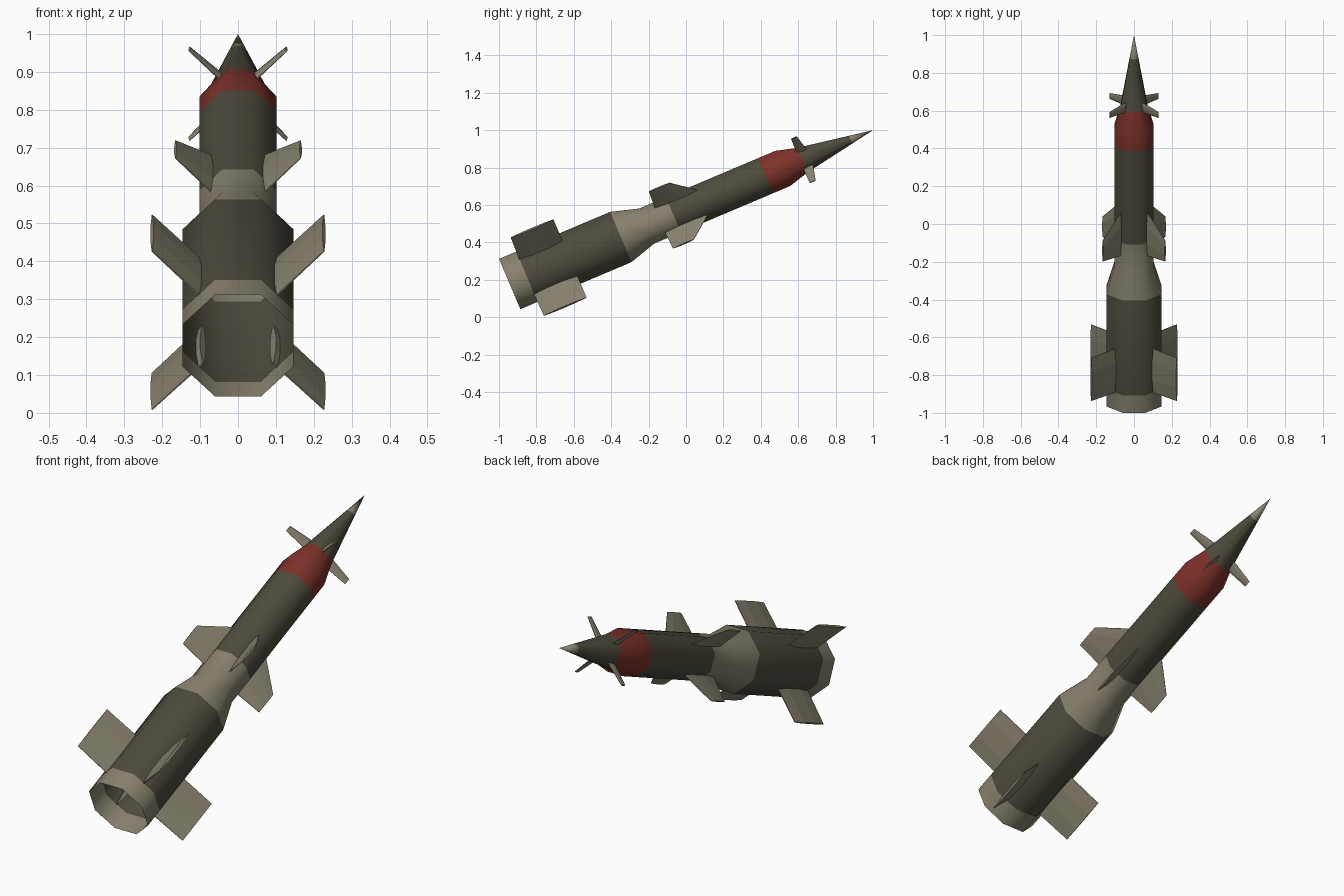
import bpy, bmesh, math
from mathutils import Matrix, Vector

if "Cube" in bpy.data.objects:
    bpy.data.objects.remove(bpy.data.objects["Cube"])

TILT = math.atan2(0.8225, 1.9425)
S, C = math.sin(TILT), math.cos(TILT)
# local z = missile axis measured from the tail, local y = missile "up"
FRAME = Matrix(((-1, 0, 0, 0),
                (0, -S, C, -0.9425),
                (0, C, S, 0.1775),
                (0, 0, 0, 1)))


def material(name, rgb):
    m = bpy.data.materials.new(name)
    m.diffuse_color = (*rgb, 1)
    m.use_nodes = True
    m.node_tree.nodes["Principled BSDF"].inputs["Base Color"].default_value = m.diffuse_color
    return m


DARK = material("dark olive", (0.078, 0.070, 0.047))
LIGHT = material("light khaki", (0.245, 0.222, 0.155))
RED = material("dull red", (0.21, 0.032, 0.023))


def make_object(name, bm, mats, smooth_angle=None):
    bm.transform(FRAME)
    me = bpy.data.meshes.new(name)
    bm.to_mesh(me)
    bm.free()
    for m in mats:
        me.materials.append(m)
    ob = bpy.data.objects.new(name, me)
    bpy.context.collection.objects.link(ob)
    if smooth_angle:
        bpy.ops.object.select_all(action='DESELECT')
        ob.select_set(True)
        bpy.context.view_layer.objects.active = ob
        bpy.ops.object.shade_smooth_by_angle(angle=math.radians(smooth_angle))
    return ob


# Eight-sided hollow hull: (distance from tail, apothem, colour of next section)
PROFILE = [(0.0, 0.146, 1), (0.10, 0.146, 0), (0.645, 0.146, 1),
           (0.795, 0.102, 1), (0.95, 0.102, 0), (1.485, 0.102, 2),
           (1.585, 0.102, 2), (1.70, 0.071, 0), (1.98, 0.0225, 1)]
NOSE = 2.109
bm = bmesh.new()
rings = []
for t, ap, _ in PROFILE:
    r = ap / math.cos(math.pi / 8)
    rings.append([bm.verts.new((r * math.cos(a), r * math.sin(a), t))
                  for a in (math.pi / 8 + k * math.pi / 4 for k in range(8))])
tip = bm.verts.new((0, 0, NOSE))
for i, (_, _, colour) in enumerate(PROFILE):
    for k in range(8):
        n = (k + 1) % 8
        if i + 1 < len(PROFILE):
            f = bm.faces.new((rings[i][k], rings[i][n], rings[i + 1][n], rings[i + 1][k]))
        else:
            f = bm.faces.new((rings[i][k], rings[i][n], tip))
        f.material_index = colour
make_object("hull", bm, [DARK, LIGHT, RED], 50)


# Fin sets: four wedge-edged blades on the diagonals
def fin_set(name, root, tip, thick):
    """root and tip are (radius, trailing distance, leading distance)."""
    bm = bmesh.new()
    for k in range(4):
        a = math.pi / 4 + k * math.pi / 2
        out = Vector((math.cos(a), math.sin(a), 0))
        side = Vector((-math.sin(a), math.cos(a), 0))
        loops = []
        for (r, t0, t1), th in ((root, thick), (tip, thick * 0.5)):
            loops.append([bm.verts.new(out * r + side * s * th / 2
                                       + Vector((0, 0, t0 + (t1 - t0) * u)))
                          for u, s in ((0, 0.2), (0.3, 1), (0.7, 1), (1, 0.2),
                                       (1, -0.2), (0.7, -1), (0.3, -1), (0, -0.2))])
        lo, hi = loops
        for i in range(8):
            j = (i + 1) % 8
            bm.faces.new((lo[i], lo[j], hi[j], hi[i]))
        bm.faces.new(lo)
        bm.faces.new(hi)
    bmesh.ops.recalc_face_normals(bm, faces=bm.faces[:])
    make_object(name, bm, [LIGHT])


fin_set("tail_fins", (0.130, 0.098, 0.35), (0.321, 0.102, 0.35), 0.022)
fin_set("middle_fins", (0.095, 0.872, 1.126), (0.234, 0.878, 0.998), 0.016)
fin_set("nose_fins", (0.062, 1.685, 1.742), (0.181, 1.688, 1.722), 0.012)
